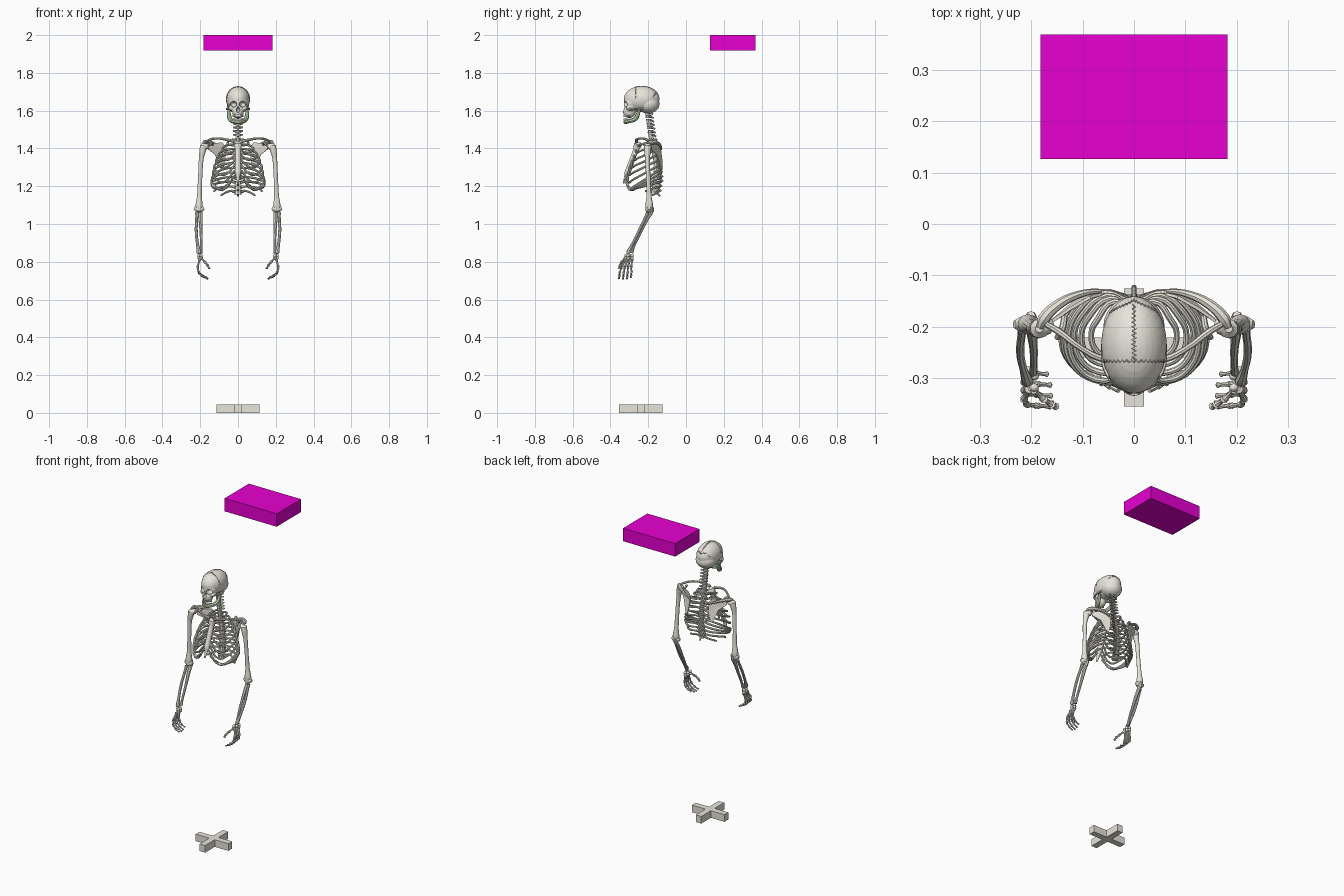
import bpy, bmesh, math
from mathutils import Vector, Matrix

if "Cube" in bpy.data.objects:
    bpy.data.objects.remove(bpy.data.objects["Cube"])


def material(name, rgb):
    m = bpy.data.materials.new(name)
    m.use_nodes = True
    m.diffuse_color = (*rgb, 1)
    m.node_tree.nodes["Principled BSDF"].inputs["Base Color"].default_value = (*rgb, 1)
    return m


BONE = material("bone", (0.8, 0.78, 0.7))
JAW = material("pale green bone", (0.59, 0.77, 0.5))
MAGENTA = material("magenta", (0.8, 0.0, 0.64))


def add(name, data):
    ob = bpy.data.objects.new(name, data)
    bpy.context.collection.objects.link(ob)
    return ob


def finish(name, mesh, mat, smooth=True):
    mesh.materials.clear()
    mesh.materials.append(mat)
    mesh.polygons.foreach_set("material_index", [0] * len(mesh.polygons))
    if smooth:
        mesh.shade_smooth()
        mesh.set_sharp_from_angle(angle=math.radians(40))
    return add(name, mesh)


def bake(ob):
    bpy.context.view_layer.update()
    mesh = bpy.data.meshes.new_from_object(
        ob.evaluated_get(bpy.context.evaluated_depsgraph_get()))
    bpy.data.objects.remove(ob)
    return mesh


def tubes(name, paths, mat=BONE, sides=2, steps=4):
    """Each path is a list of (x, y, z, radius)."""
    cu = bpy.data.curves.new(name, "CURVE")
    cu.dimensions = "3D"
    cu.bevel_depth = 1
    cu.bevel_resolution = sides
    cu.resolution_u = steps
    cu.use_fill_caps = True
    for path in paths:
        sp = cu.splines.new("BEZIER")
        sp.bezier_points.add(len(path) - 1)
        for bp, (x, y, z, r) in zip(sp.bezier_points, path):
            bp.co, bp.radius = (x, y, z), r
            bp.handle_left_type = bp.handle_right_type = "AUTO"
    return finish(name, bake(add(name + "_path", cu)), mat)


def blob_mesh(name, blobs):
    bm = bmesh.new()
    for c, r in blobs:
        bmesh.ops.create_uvsphere(bm, u_segments=24, v_segments=16, radius=1,
                                  matrix=Matrix.LocRotScale(Vector(c), None, Vector(r)))
    me = bpy.data.meshes.new(name)
    bm.to_mesh(me)
    bm.free()
    return me


def boxes(name, spans, mat):
    bm = bmesh.new()
    for c, s in spans:
        bmesh.ops.create_cube(bm, size=1, matrix=Matrix.LocRotScale(Vector(c), None, Vector(s)))
    me = bpy.data.meshes.new(name)
    bm.to_mesh(me)
    bm.free()
    return finish(name, me, mat, False)


def side(path, s):
    return [(p[0] * s, *p[1:]) for p in path]


def bone(a, b, r):
    """Small long bone with knobbed ends."""
    a, b = Vector(a), Vector(b)
    return [(*a.lerp(b, t), r * k) for t, k in
            ((0, .6), (.1, 1.4), (.35, .85), (.7, .85), (.92, 1.3), (1, .6))]


def interp(table, v):
    for (v0, a), (v1, b) in zip(table, table[1:]):
        if v0 >= v >= v1:
            return a + (b - a) * (v0 - v) / (v0 - v1)
    return table[-1][1] if v < table[-1][0] else table[0][1]


# Floating block and floor cross
boxes("top_block", [((0, .247, 1.959), (.364, .242, .082))], MAGENTA)
boxes("floor_cross", [((0, -.24, .0225), (.038, .23, .045)),
                      ((-.0665, -.24, .0225), (.095, .038, .045)),
                      ((.0665, -.24, .0225), (.095, .038, .045))], BONE)

# Skull: fused volumes with cut sockets
C, R = Vector((0, -.235, 1.661)), Vector((.064, .095, .069))
skull = add("skull_raw", blob_mesh("skull_raw", [
    (C, R), ((0, -.2, 1.635), (.06, .06, .05)),
    ((0, -.29, 1.64), (.05, .04, .04)), ((0, -.3, 1.595), (.031, .034, .034)),
    ((.033, -.295, 1.613), (.017, .022, .014)), ((-.033, -.295, 1.613), (.017, .022, .014))]))
holes = add("socket_cutter", blob_mesh("socket_cutter", [
    ((.025, -.335, 1.635), (.018, .05, .016)), ((-.025, -.335, 1.635), (.018, .05, .016)),
    ((0, -.34, 1.606), (.01, .035, .015))]))
holes.hide_render = True
rm = skull.modifiers.new("fuse", "REMESH")
rm.mode, rm.voxel_size = "VOXEL", .0035
sm = skull.modifiers.new("soften", "SMOOTH")
sm.iterations = 4
bo = skull.modifiers.new("sockets", "BOOLEAN")
bo.operation, bo.object = "DIFFERENCE", holes
finish("skull", bake(skull), BONE)
bpy.data.objects.remove(holes)

for s, n in ((1, "left"), (-1, "right")):
    tubes(n + "_cheek_arch", [side([(.04, -.305, 1.612, .007), (.056, -.28, 1.608, .005),
                                    (.06, -.25, 1.609, .004), (.057, -.225, 1.611, .006)], s)])


# Skull sutures follow the dome in a zigzag
def on_dome(u, v):
    """u: -1..1 across, v: y offset as fraction of length."""
    a = u * math.pi / 2
    k = math.sqrt(1 - v * v)
    return (math.sin(a) * k * R.x, C.y + v * R.y, C.z + math.cos(a) * k * R.z, .0016)


tubes("skull_sutures", [
    [on_dome(.035 * (-1) ** i, -.3 + i * .045) for i in range(26)],
    [on_dome(-.95 + i * .05, -.33 + .02 * (-1) ** i) for i in range(39)],
    [on_dome(-.9 + i * .05, .92 - .3 * abs(-.9 + i * .05) + .02 * (-1) ** i)
     for i in range(37)]], BONE, 1, 1)

# Lower jaw and teeth
half = [(.048, -.247, 1.607, .006), (.048, -.254, 1.583, .011), (.043, -.268, 1.557, .012),
        (.029, -.3, 1.545, .011)]
tubes("lower_jaw", [half + [(0, -.32, 1.541, .012)] + side(half[::-1], -1)], JAW)
teeth = []
for row, z in ((1, 1.567), (-1, 1.559)):
    for i in range(-6, 7):
        a = i * .2
        x, y = math.sin(a) * .027, -.288 - math.cos(a) * .039
        teeth.append([(x, y, z + row * .009, .0035), (x, y, z, .003)])
tubes("teeth", teeth, BONE, 1, 1)

# Spine
SPINE_Y = [(1.6, -.205), (1.46, -.185), (1.34, -.158), (1.25, -.153), (1.15, -.172)]
for i in range(19):
    neck = i < 7
    z = 1.588 - i * .0195 if neck else 1.447 - (i - 7) * .0254
    y, h = interp(SPINE_Y, z), .0075 if neck else .0105
    r = .014 if neck else .0135 + .0006 * (i - 7)
    tip, drop, wing = (.029, .008, .026) if neck else (.033, .02, .03)
    tubes(f"vertebra_{i + 1}", [
        [(0, y, z + h, r), (0, y, z, r * .88), (0, y, z - h, r)],
        [(0, y + .01, z, .007), (0, y + .02, z - drop * .4, .005), (0, y + tip, z - drop, .0045)],
        [(-wing, y + .016, z + .002, .0045), (0, y + .01, z, .007), (wing, y + .016, z + .002, .0045)]])


# Breastbone
def chest_y(z):
    return -.255 - (1.42 - z) * .37


tubes("breastbone", [[(0, chest_y(z), z, r) for z, r in
                      ((1.435, .012), (1.42, .022), (1.39, .015), (1.33, .015),
                       (1.27, .017), (1.25, .01), (1.215, .004))]], sides=3)

# Ribs with their front cartilage
WIDTH = (.055, .083, .102, .116, .126, .133, .138, .141, .14, .135, .126, .1)
for i, w in enumerate(WIDTH):
    z = 1.447 - i * .0247
    ys = interp(SPINE_Y, z) + .012
    d = min(.03 + .0145 * i, z - (1.182 if i < 10 else 1.152))
    end = z - d
    yf = max(chest_y(end), -.315) + .004 * max(0, i - 5)
    path = [(.014, ys, z, .005), (.45 * w, min(ys + .014, -.132), z - .04 * d, .006),
            (.86 * w, ys - .022, z - .25 * d, .0062), (w, ys + .45 * (yf - ys), z - .55 * d, .006)]
    if i < 10:
        path += [(.87 * w, ys + .78 * (yf - ys), z - .85 * d, .0058),
                 (.58 * w, yf + .012, end, .006)]
        if i < 7:
            za = 1.415 - i * .026
            path += [(.016, chest_y(za), za, .0055)]
        else:
            k = i - 7
            path += [(.03 + .016 * k, chest_y(1.235) + .006 * k, 1.235 - .014 * k, .005)]
    elif i == 11:
        path = path[:2] + [(.9 * w, ys - .022, end, .005)]
    for s, n in ((1, "left"), (-1, "right")):
        tubes(f"{n}_rib_{i + 1}", [side(path, s)])

# Shoulders, arms and hands
for s, n in ((1, "left"), (-1, "right")):
    tubes(n + "_collarbone", [side([
        (.016, -.262, 1.437, .009), (.06, -.262, 1.446, .007), (.105, -.24, 1.453, .006),
        (.145, -.21, 1.448, .007), (.17, -.195, 1.436, .006)], s)])

    bm = bmesh.new()
    outline = [(.062, -.136, 1.405), (.085, -.142, 1.432), (.125, -.165, 1.428),
               (.158, -.188, 1.418), (.156, -.186, 1.395), (.12, -.155, 1.365),
               (.096, -.136, 1.3), (.082, -.128, 1.285), (.068, -.128, 1.34)]
    ring = [bm.verts.new(p) for p in side(outline, s)]
    hub = bm.verts.new((.095 * s, -.148, 1.385))
    for a, b in zip(ring, ring[1:] + ring[:1]):
        bm.faces.new((a, b, hub))
    bmesh.ops.recalc_face_normals(bm, faces=bm.faces)
    me = bpy.data.meshes.new("blade")
    bm.to_mesh(me)
    bm.free()
    blade = add("blade_raw", me)
    so = blade.modifiers.new("thickness", "SOLIDIFY")
    so.thickness, so.offset = .006, 0
    finish(n + "_shoulder_blade", bake(blade), BONE)
    tubes(n + "_blade_ridge", [
        side([(.064, -.13, 1.395, .004), (.1, -.135, 1.413, .007), (.145, -.155, 1.43, .01),
              (.176, -.185, 1.433, .012), (.184, -.202, 1.43, .006)], s),
        side([(.135, -.18, 1.42, .006), (.14, -.205, 1.43, .007), (.15, -.222, 1.415, .005)], s)])

    tubes(n + "_upper_arm", [
        side([(.184, -.203, 1.427, .008), (.183, -.203, 1.415, .019), (.187, -.204, 1.39, .018),
              (.194, -.204, 1.35, .013), (.2, -.2, 1.25, .0115), (.204, -.196, 1.15, .013),
              (.206, -.195, 1.1, .02), (.206, -.195, 1.068, .018), (.206, -.195, 1.06, .009)], s),
        side([(.158, -.193, 1.408, .01), (.168, -.196, 1.41, .018), (.183, -.203, 1.408, .018)], s),
        side([(.18, -.195, 1.085, .008), (.192, -.195, 1.08, .015), (.22, -.195, 1.08, .015),
              (.232, -.195, 1.085, .008)], s)], sides=3)
    tubes(n + "_forearm", [
        side([(.2, -.177, 1.09, .008), (.2, -.182, 1.07, .012), (.199, -.203, 1.035, .011),
              (.195, -.245, .95, .008), (.195, -.277, .88, .007), (.196, -.288, .847, .009)], s),
        side([(.217, -.203, 1.06, .01), (.218, -.212, 1.04, .008), (.221, -.25, .96, .008),
              (.214, -.285, .89, .008), (.207, -.305, .85, .012), (.206, -.307, .842, .007)], s)])

    wrist = blob_mesh("wrist", [
        ((s * (.2 + .006 * (-1) ** k), -.285 - .011 * k, .832 - .013 * row), (.009, .008, .009))
        for row in range(2) for k in range(4)])
    finish(n + "_wrist_bones", wrist, BONE)

    for f, finger in enumerate(("index", "middle", "ring", "little")):
        y0, y1 = -.32 + .012 * f, -.352 + .021 * f
        reach = (.95, 1, .97, .85)[f]
        joints = [(.203, y0, .815), (.214, (y0 + y1) / 2 - .004, .772)]
        for x, z in ((.208, .742), (.188, .722), (.158, .709)):
            joints.append((.214 + (x - .214) * reach, y1 - .002 * len(joints) + .005,
                           .772 + (z - .772) * reach))
        tubes(f"{n}_{finger}_finger", [bone(a, b, .006 - .0005 * k) for k, (a, b) in
              enumerate(zip(side(joints, s), side(joints[1:], s)))])
    thumb = side([(.195, -.322, .82), (.176, -.34, .8), (.161, -.35, .782), (.151, -.355, .763)], s)
    tubes(n + "_thumb", [bone(a, b, .006) for a, b in zip(thumb, thumb[1:])])
